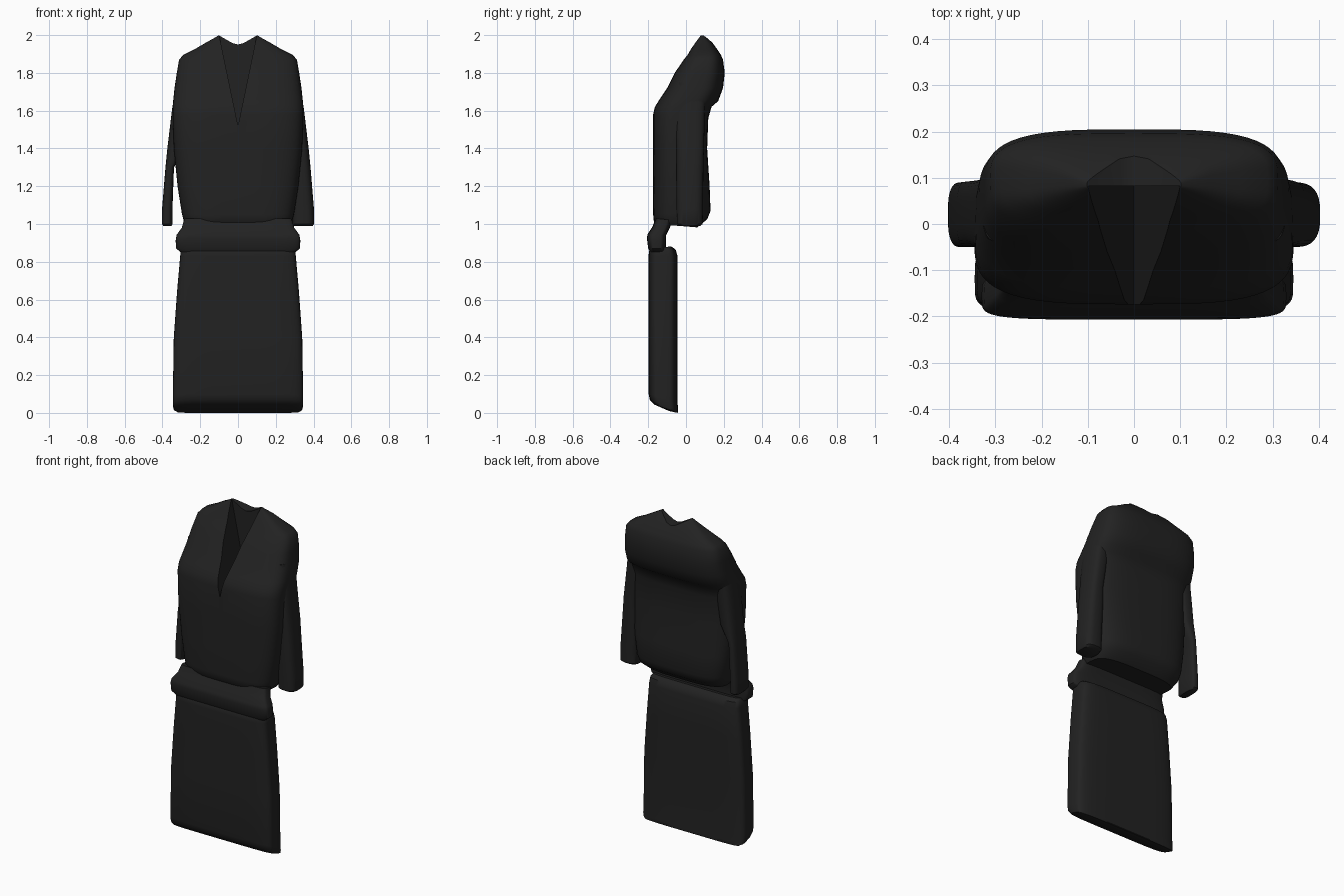
import bpy, bmesh, math

fabric = bpy.data.materials.new("black fabric")
fabric.diffuse_color = (0.016, 0.016, 0.016, 1)


def finish(obj, angle=40):
    bpy.ops.object.select_all(action='DESELECT')
    obj.select_set(True)
    bpy.context.view_layer.objects.active = obj
    bpy.ops.object.shade_smooth_by_angle(angle=math.radians(angle))


def new_object(name, bm):
    bmesh.ops.recalc_face_normals(bm, faces=bm.faces)
    me = bpy.data.meshes.new(name)
    bm.to_mesh(me)
    bm.free()
    me.materials.append(fabric)
    obj = bpy.data.objects.new(name, me)
    bpy.context.collection.objects.link(obj)
    return obj


def loft(name, rows, power, n=56):
    """Rows: (z at front, z at back, x min, x max, y front, y back)."""
    bm = bmesh.new()
    rings = []
    for zf, zb, x0, x1, yf, yb in rows:
        ring = []
        for i in range(n):
            a = 2 * math.pi * i / n
            c, s = math.cos(a), math.sin(a)
            u = math.copysign(abs(c) ** (2 / power), c)
            v = math.copysign(abs(s) ** (2 / power), s)
            ring.append(bm.verts.new(((x0 + x1) / 2 + u * (x1 - x0) / 2,
                                      (yf + yb) / 2 + v * (yb - yf) / 2,
                                      zf + (zb - zf) * (v + 1) / 2)))
        rings.append(ring)
    for a, b in zip(rings, rings[1:]):
        for i in range(n):
            j = (i + 1) % n
            bm.faces.new((a[i], a[j], b[j], b[i]))
    bm.faces.new(rings[0])
    bm.faces.new(rings[-1])
    return new_object(name, bm)


def sym(rows):
    return [(zf, zb, -w, w, f, b) for zf, zb, w, f, b in rows]


def cut(obj, name, profile, y0, y1):
    """Cut a prism with an x-z profile out of obj."""
    bm = bmesh.new()
    front = [bm.verts.new((x, y0, z)) for x, z in profile]
    back = [bm.verts.new((x, y1, z)) for x, z in profile]
    bm.faces.new(front)
    bm.faces.new(back)
    for i in range(len(profile)):
        j = (i + 1) % len(profile)
        bm.faces.new((front[i], front[j], back[j], back[i]))
    cutter = new_object(name, bm)
    cutter.hide_render = True
    mod = obj.modifiers.new("cut", 'BOOLEAN')
    mod.operation = 'DIFFERENCE'
    mod.solver = 'EXACT'
    mod.object = cutter
    bpy.context.view_layer.objects.active = obj
    bpy.ops.object.modifier_apply(modifier=mod.name)
    bpy.data.objects.remove(cutter)


# Skirt: flat slab with its front hem curving up
finish(loft("skirt", sym([
    (0.010, 0.000, 0.320, -0.09, -0.045),
    (0.045, 0.003, 0.340, -0.170, -0.042),
    (0.070, 0.020, 0.345, -0.192, -0.042),
    (0.100, 0.060, 0.345, -0.198, -0.045),
    (0.400, 0.400, 0.340, -0.198, -0.045),
    (0.650, 0.650, 0.322, -0.198, -0.045),
    (0.830, 0.830, 0.306, -0.198, -0.045),
    (0.855, 0.865, 0.304, -0.196, -0.055),
    (0.865, 0.882, 0.295, -0.190, -0.080)]), 5))

# Waistband: folded belt leaning back to the bodice
finish(loft("waistband", sym([
    (0.850, 0.855, 0.305, -0.190, -0.105),
    (0.870, 0.870, 0.328, -0.200, -0.108),
    (0.925, 0.900, 0.330, -0.207, -0.105),
    (0.945, 0.940, 0.325, -0.204, -0.105),
    (0.985, 0.970, 0.298, -0.178, -0.090),
    (1.030, 1.020, 0.285, -0.160, -0.070)]), 5))

# Bodice with padded upper back
bodice = loft("bodice", sym([
    (1.000, 0.982, 0.270, -0.160, 0.060),
    (1.010, 1.025, 0.288, -0.170, 0.112),
    (1.050, 1.070, 0.298, -0.174, 0.130),
    (1.200, 1.200, 0.320, -0.174, 0.125),
    (1.400, 1.400, 0.340, -0.174, 0.112),
    (1.580, 1.560, 0.346, -0.174, 0.118),
    (1.620, 1.620, 0.345, -0.165, 0.135),
    (1.660, 1.650, 0.343, -0.140, 0.170),
    (1.720, 1.720, 0.336, -0.100, 0.196),
    (1.800, 1.800, 0.324, -0.060, 0.205),
    (1.870, 1.870, 0.312, -0.012, 0.196),
    (1.895, 1.895, 0.290, 0.008, 0.185),
    (1.925, 1.925, 0.230, 0.025, 0.165),
    (1.960, 1.960, 0.170, 0.048, 0.140),
    (1.985, 1.985, 0.125, 0.065, 0.112),
    (2.000, 2.000, 0.100, 0.075, 0.095)]), 3.4)

# V neckline and the dip at the back of the collar
cut(bodice, "neck_cutter", [(-0.104, 2.02), (0.0, 1.52), (0.104, 2.02)], -0.3, 0.082)
cut(bodice, "collar_cutter", [(-0.13, 2.015), (-0.03, 1.958), (0.0, 1.95),
                              (0.03, 1.958), (0.13, 2.015)], -0.3, 0.3)
finish(bodice)

# Sleeves: the left hangs free, the right is joined to the bodice
for name, side, inner in (("left_sleeve", -1, 0.347), ("right_sleeve", 1, 0.285)):
    rows = []
    for z, xi, xo, f, b in ((0.990, inner + 0.005, 0.396, -0.035, 0.075),
                            (1.000, inner, 0.403, -0.048, 0.088),
                            (1.080, inner, 0.402, -0.050, 0.090),
                            (1.300, inner - 0.008, 0.384, -0.050, 0.092),
                            (1.400, 0.280, 0.374, -0.050, 0.095),
                            (1.600, 0.250, 0.350, -0.060, 0.100),
                            (1.750, 0.240, 0.328, -0.040, 0.110)):
        xs = sorted((side * xi, side * xo))
        rows.append((z, z, xs[0], xs[1], f, b))
    finish(loft(name, rows, 3, 32))
